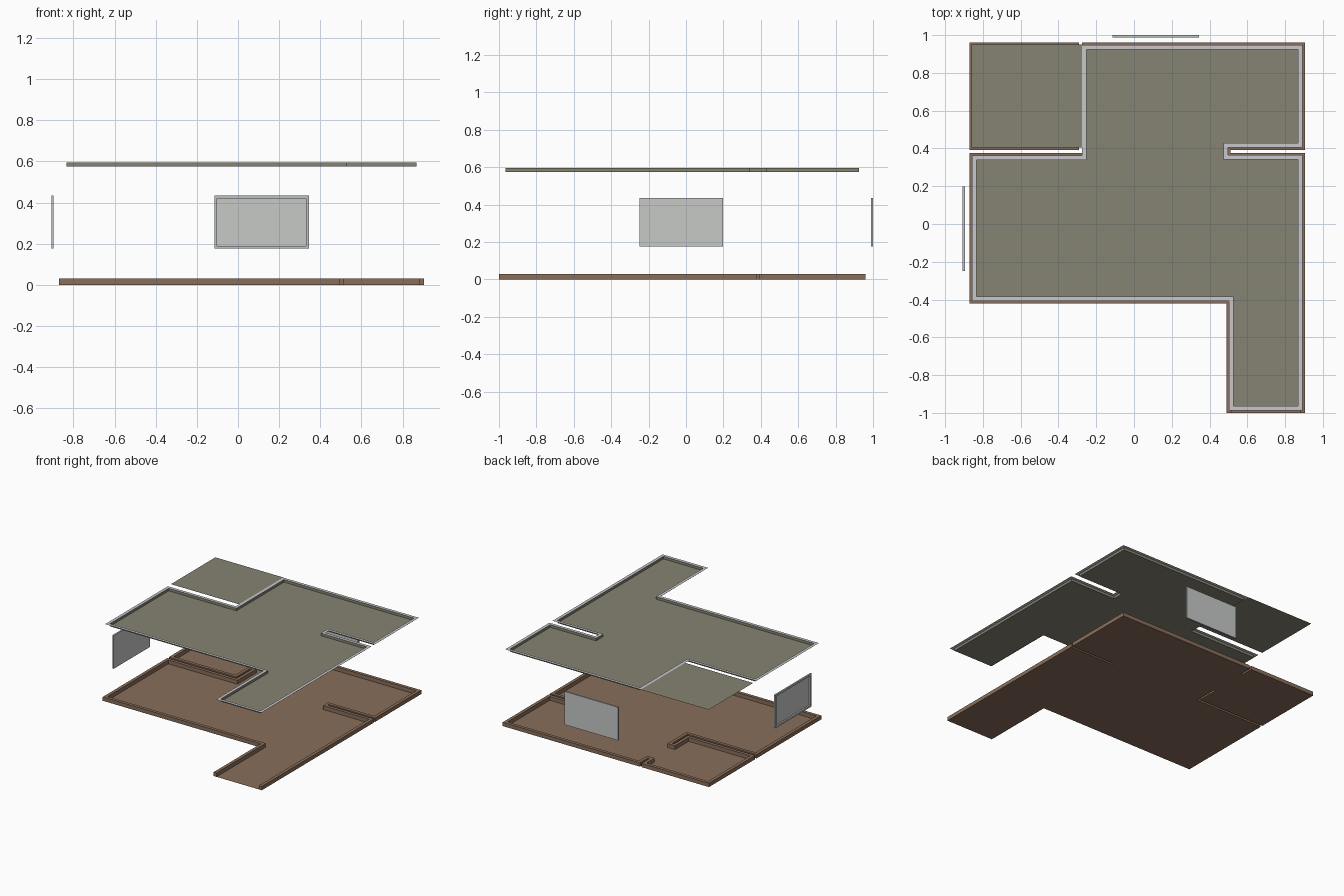
import bpy, bmesh
from mathutils import Vector

if "Cube" in bpy.data.objects:
    bpy.data.objects.remove(bpy.data.objects["Cube"])


def material(name, rgb):
    m = bpy.data.materials.new(name)
    m.diffuse_color = (*rgb, 1)
    m.use_nodes = True
    m.node_tree.nodes["Principled BSDF"].inputs["Base Color"].default_value = m.diffuse_color
    return m


BROWN = material("brown_floor", (0.25, 0.158, 0.105))
OLIVE = material("olive_ceiling", (0.235, 0.23, 0.168))
PALE = material("pale_grey_trim", (0.58, 0.58, 0.61))
FRAME = material("window_frame_grey", (0.52, 0.54, 0.54))
GLASS = material("window_glass_grey", (0.57, 0.585, 0.575))


def finish(name, bm, mat, fix_normals=True):
    bmesh.ops.remove_doubles(bm, verts=bm.verts, dist=1e-5)
    if fix_normals:
        bmesh.ops.recalc_face_normals(bm, faces=bm.faces)
    me = bpy.data.meshes.new(name)
    bm.to_mesh(me)
    bm.free()
    me.materials.append(mat)
    ob = bpy.data.objects.new(name, me)
    bpy.context.collection.objects.link(ob)
    return ob


def inset(pts, d, flush=()):
    """Mitred inward offset of a right-angled anticlockwise outline."""
    n, out = len(pts), []

    def shift(i):
        a, b = Vector(pts[i % n]), Vector(pts[(i + 1) % n])
        e = (b - a).normalized()
        return Vector((-e.y, e.x)) * (0 if i % n in flush else d)
    for i, p in enumerate(pts):
        out.append(tuple(Vector(p) + shift(i - 1) + shift(i)))
    return out


def face(bm, pts):
    return bm.faces.new([bm.verts.new(p) for p in pts])


def sheet(name, pts, z, mat):
    bm = bmesh.new()
    face(bm, [(x, y, z) for x, y in pts])
    return finish(name, bm, mat, False)


def band(name, a, za, b, zb, mat, skip=(), height=0):
    """Strip of quads between two matching outlines, optionally raised."""
    bm = bmesh.new()
    n = len(a)
    for i in range(n):
        if i in skip:
            continue
        j = (i + 1) % n
        face(bm, [(*a[i], za), (*a[j], za), (*b[j], zb), (*b[i], zb)])
    if height:
        bmesh.ops.remove_doubles(bm, verts=bm.verts, dist=1e-5)
        r = bmesh.ops.extrude_face_region(bm, geom=bm.faces[:])
        vs = [g for g in r["geom"] if isinstance(g, bmesh.types.BMVert)]
        bmesh.ops.translate(bm, verts=vs, vec=(0, 0, height))
    return finish(name, bm, mat, bool(height))


# Shared wall line: front, entrance corridor, right-hand partition slot
walls = [(-.87, -.42), (.49, -.42), (.49, -1), (.905, -1), (.905, .377),
         (.51, .377), (.51, .392), (.905, .392), (.905, .96)]

# Floor with slots for the inner walls, and skirting (open at the entrance)
floor = walls + [(-.275, .96), (-.275, .86), (-.29, .86), (-.29, .96),
                 (-.87, .96), (-.87, .392), (-.29, .392), (-.29, .56),
                 (-.275, .56), (-.275, .375), (-.87, .375)]
sheet("floor", floor, 0, BROWN)
band("skirting", floor, 0, inset(floor, .025, flush=(2,)), 0, BROWN,
     skip=(2,), height=.03)

# Lowered main ceiling: panel, upright sides and pale border at the top
main = walls + [(-.287, .96), (-.287, .375), (-.87, .375)]
rim_out, rim_in = inset(main, .012), inset(main, .036)
LOW, HIGH = .575, .595
sheet("main_ceiling", rim_in, LOW, OLIVE)
band("ceiling_sides", rim_in, LOW, rim_in, HIGH, OLIVE)
band("ceiling_border", rim_out, HIGH, rim_in, HIGH, PALE)

# Plain bedroom ceiling
sheet("bedroom_ceiling",
      [(-.86, .404), (-.275, .404), (-.275, .95), (-.86, .95)], HIGH, OLIVE)


# Windows: frame on the low side, pane flush with the high side
def window(name, u0, u1, place):
    outer = [(u0, .176), (u1, .176), (u1, .434), (u0, .434)]
    inner = inset(outer, .014)
    bm = bmesh.new()
    for i in range(4):
        j = (i + 1) % 4
        for (a, da), (b, db) in (((outer, 1), (outer, 0)),
                                 ((outer, 0), (inner, 0)),
                                 ((inner, 0), (inner, 1))):
            face(bm, [place(*a[i], da), place(*a[j], da),
                      place(*b[j], db), place(*b[i], db)])
    finish(name + "_frame", bm, FRAME)
    bm = bmesh.new()
    face(bm, [place(u, v, 1) for u, v in outer])
    finish(name + "_pane", bm, GLASS, False)


window("back_window", -.115, .345, lambda u, v, d: (u, .988 + .012 * d, v))
window("left_window", -.248, .198, lambda u, v, d: (-.908 + .012 * d, u, v))
